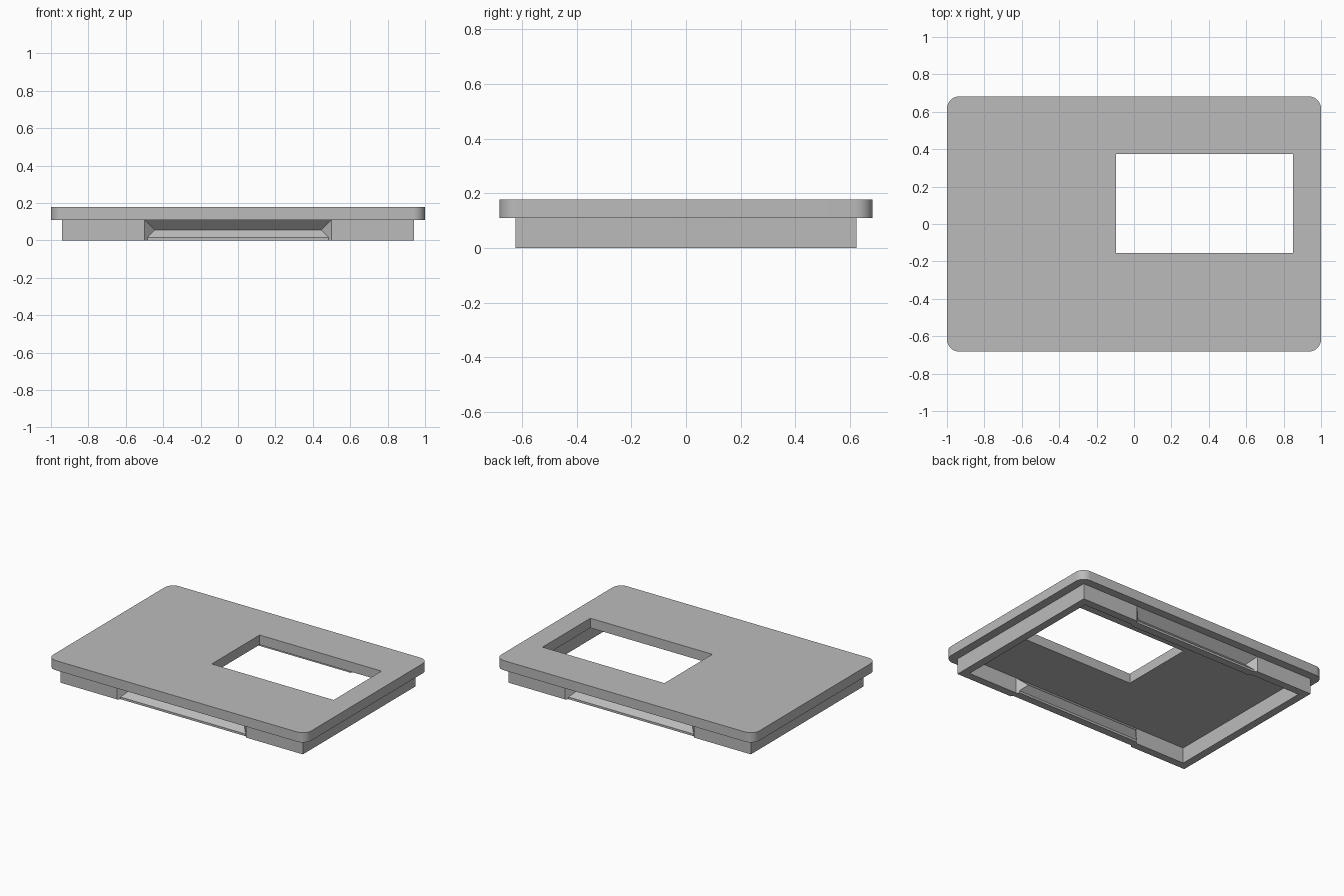
import bpy, bmesh
from math import sin, cos, pi, radians

cube = bpy.data.objects.get("Cube")
if cube:
    bpy.data.objects.remove(cube, do_unlink=True)

grey = bpy.data.materials.new("plain grey")
grey.use_nodes = True
grey.diffuse_color = (0.5, 0.5, 0.5, 1)
grey.node_tree.nodes["Principled BSDF"].inputs["Base Color"].default_value = grey.diffuse_color


def finish(bm, name):
    bmesh.ops.recalc_face_normals(bm, faces=bm.faces)
    mesh = bpy.data.meshes.new(name)
    bm.to_mesh(mesh)
    bm.free()
    mesh.materials.append(grey)
    obj = bpy.data.objects.new(name, mesh)
    bpy.context.collection.objects.link(obj)
    return obj


def edge_loop(bm, points, z):
    verts = [bm.verts.new((x, y, z)) for x, y in points]
    return [bm.edges.new((v, verts[i - 1])) for i, v in enumerate(verts)]


# Cover plate with rounded corners and a rectangular window
LOW, TOP = 0.11, 0.178
HALF_X, HALF_Y, RADIUS, STEPS = 1.0, 0.682, 0.065, 8
outline = []
for quarter, (sx, sy) in enumerate([(1, 1), (-1, 1), (-1, -1), (1, -1)]):
    for i in range(STEPS + 1):
        a = (quarter + i / STEPS) * pi / 2
        outline.append((sx * (HALF_X - RADIUS) + RADIUS * cos(a),
                        sy * (HALF_Y - RADIUS) + RADIUS * sin(a)))
window = [(-0.095, -0.155), (0.85, -0.155), (0.85, 0.375), (-0.095, 0.375)]

bm = bmesh.new()
edges = edge_loop(bm, outline, LOW) + edge_loop(bm, window, LOW)
bmesh.ops.triangle_fill(bm, edges=edges, use_beauty=True, normal=(0, 0, 1))
raised = bmesh.ops.extrude_face_region(bm, geom=bm.faces[:], use_keep_orig=True)
top_verts = [g for g in raised["geom"] if isinstance(g, bmesh.types.BMVert)]
bmesh.ops.translate(bm, verts=top_verts, vec=(0, 0, TOP - LOW))
bmesh.ops.dissolve_limit(bm, angle_limit=radians(1), verts=bm.verts[:], edges=bm.edges[:])
plate = finish(bm, "cover_plate")
bpy.context.view_layer.objects.active = plate
plate.select_set(True)
bpy.ops.object.shade_smooth_by_angle(angle=radians(30))

# Rim wall: one closed ring, with a V-shaped grip groove pressed into front and back
RIM_X, RIM_Y, WALL, GRIP = 0.94, 0.624, 0.055, 0.5
GROOVE = [(0, 0.015), (0.015, 0.015), (0.055, 0.055), (LOW, 0)]  # height, depth


def section(kind, side):
    """Points of the wall cross-section: outer face upwards, inner face downwards."""
    outer, inner = [], []
    for z, depth in GROOVE:
        if kind == "corner":
            outer.append((side * RIM_X, -RIM_Y, z))
            inner.append((side * (RIM_X - WALL), WALL - RIM_Y, z))
        else:
            d = depth if kind == "groove" else 0
            x = side * (GRIP - d)
            outer.append((x, d - RIM_Y, z))
            inner.append((x, d + WALL - RIM_Y, z))
    return outer + inner[::-1]


half = [section(k, s) for k, s in [("corner", -1), ("flat", -1), ("groove", -1),
                                   ("groove", 1), ("flat", 1), ("corner", 1)]]
ring = half + [[(-x, -y, z) for x, y, z in sec] for sec in half]

bm = bmesh.new()
loops = [[bm.verts.new(p) for p in sec] for sec in ring]
for i, b in enumerate(loops):
    a = loops[i - 1]
    for j in range(len(a)):
        bm.faces.new((a[j - 1], a[j], b[j], b[j - 1]))
bmesh.ops.remove_doubles(bm, verts=bm.verts[:], dist=0.0001)
bmesh.ops.dissolve_limit(bm, angle_limit=radians(1), verts=bm.verts[:], edges=bm.edges[:])
finish(bm, "rim_wall")
